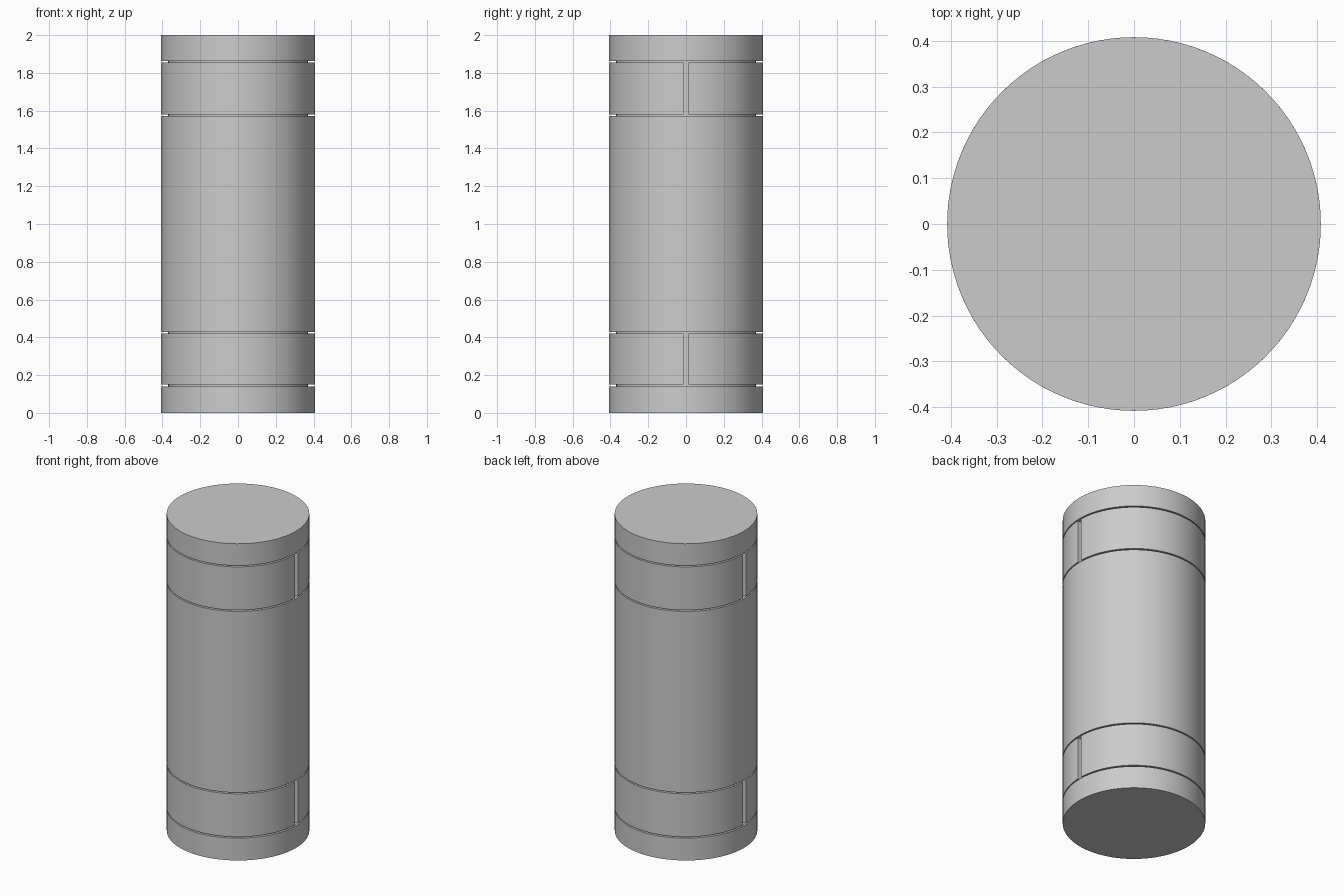
import bpy, bmesh
from math import asin, cos, sin, pi, radians

if "Cube" in bpy.data.objects:
    bpy.data.objects.remove(bpy.data.objects["Cube"])

RADIUS, CORE_RADIUS, HEIGHT = 0.408, 0.37, 2.0
GAP = 0.008        # height of the ring grooves
SLOT = 0.028       # width of the slots between half bands
SEGMENTS = 96
GROOVES = [0.145, 0.425, 1.577, 1.858]

grey = bpy.data.materials.new("plain grey")
grey.use_nodes = True
grey.diffuse_color = (0.6, 0.6, 0.6, 1)
bsdf = next(n for n in grey.node_tree.nodes if n.type == "BSDF_PRINCIPLED")
bsdf.inputs["Base Color"].default_value = grey.diffuse_color


def finish(name, bm):
    bmesh.ops.recalc_face_normals(bm, faces=bm.faces)
    mesh = bpy.data.meshes.new(name)
    bm.to_mesh(mesh)
    bm.free()
    mesh.materials.append(grey)
    obj = bpy.data.objects.new(name, mesh)
    bpy.context.collection.objects.link(obj)
    bpy.ops.object.select_all(action="DESELECT")
    obj.select_set(True)
    bpy.context.view_layer.objects.active = obj
    bpy.ops.object.shade_smooth_by_angle(angle=radians(30))


def drum(name, radius, z0, z1):
    bm = bmesh.new()
    bmesh.ops.create_cone(bm, cap_ends=True, segments=SEGMENTS, radius1=radius,
                          radius2=radius, depth=z1 - z0)
    bmesh.ops.translate(bm, verts=bm.verts, vec=(0, 0, (z0 + z1) / 2))
    finish(name, bm)


def half_band(name, z0, z1, side):
    # Half ring stopping short of the x axis, raised from a flat strip
    bm = bmesh.new()
    start = asin(SLOT / 2 / RADIUS)
    steps = SEGMENTS // 2
    rows = []
    for i in range(steps + 1):
        a = start + (pi - 2 * start) * i / steps
        rows.append([bm.verts.new((r * cos(a), side * r * sin(a), z0))
                     for r in (CORE_RADIUS - 0.01, RADIUS)])
    for (a, b), (c, d) in zip(rows, rows[1:]):
        bm.faces.new((a, b, d, c))
    raised = bmesh.ops.extrude_face_region(bm, geom=bm.faces[:], use_keep_orig=True)
    top = [v for v in raised["geom"] if isinstance(v, bmesh.types.BMVert)]
    bmesh.ops.translate(bm, verts=top, vec=(0, 0, z1 - z0))
    finish(name, bm)


# Inner core showing at the bottom of grooves and slots
drum("core", CORE_RADIUS, GROOVES[0] - 0.05, GROOVES[3] + 0.05)

# Solid outer sections
g = GAP / 2
drum("bottom_cap", RADIUS, 0, GROOVES[0] - g)
drum("main_body", RADIUS, GROOVES[1] + g, GROOVES[2] - g)
drum("top_cap", RADIUS, GROOVES[3] + g, HEIGHT)

# Split bands
for level, low, high in (("lower", *GROOVES[:2]), ("upper", *GROOVES[2:])):
    for label, side in (("front", -1), ("back", 1)):
        half_band(f"{level}_{label}_band", low + g, high - g, side)
